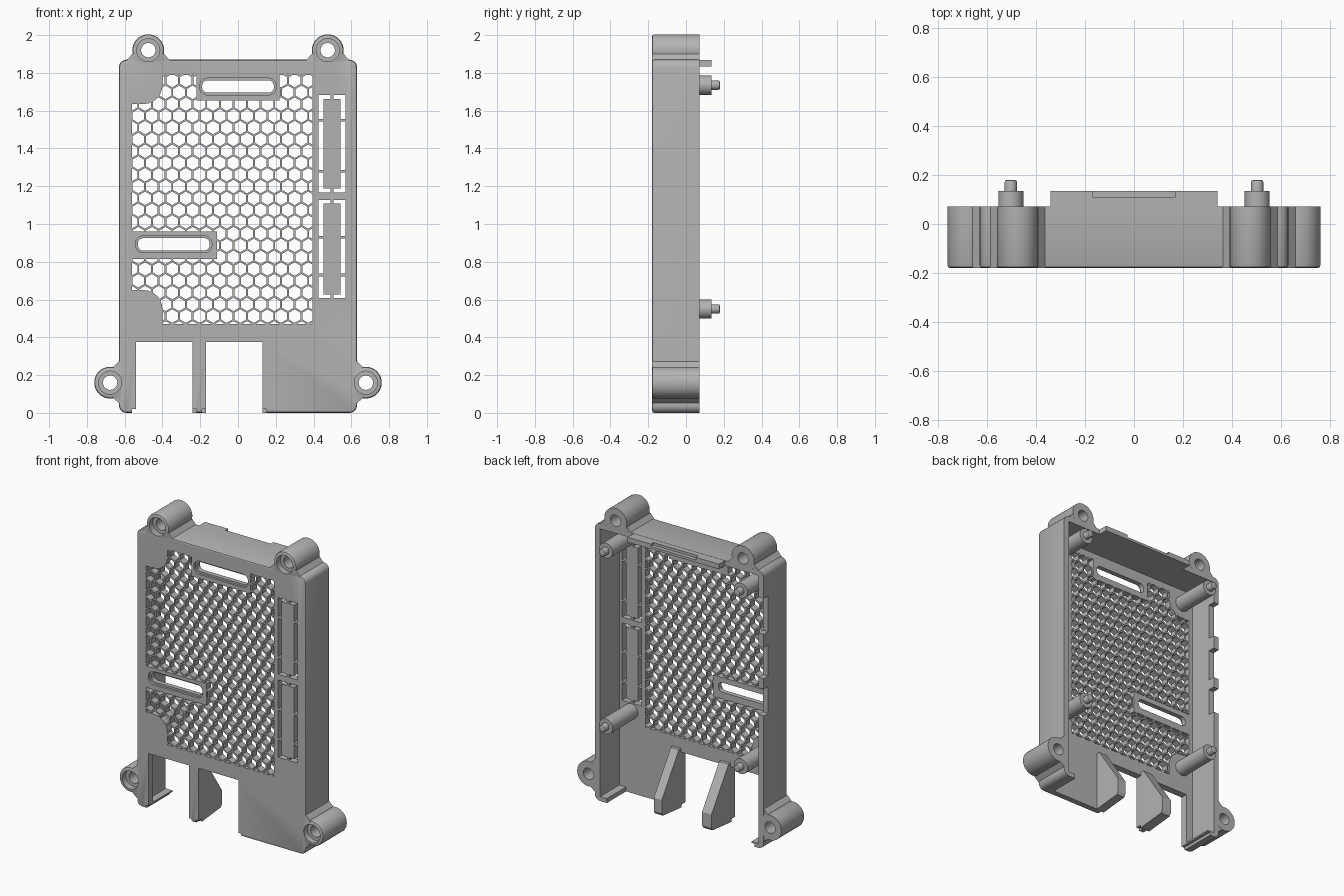
import bpy, bmesh, math
from math import sin, cos, pi

cube = bpy.data.objects.get("Cube")
if cube:
    bpy.data.objects.remove(cube, do_unlink=True)

grey = bpy.data.materials.new("plain grey")
grey.use_nodes = True
grey.diffuse_color = (0.45, 0.45, 0.45, 1)
grey.node_tree.nodes["Principled BSDF"].inputs["Base Color"].default_value = (0.45, 0.45, 0.45, 1)

FRONT, BACK, INNER = -0.18, 0.072, -0.133


def prisms(name, outlines, d0, d1, chamfer=0, axis="y"):
    """Extrude outlines from d0 to d1; the d0 rim may be chamfered."""
    place = (lambda p, d: (p[0], d, p[1])) if axis == "y" else (lambda p, d: (d, p[0], p[1]))
    bm = bmesh.new()
    for pts in outlines:
        near = [bm.verts.new(place(p, d0)) for p in pts]
        far = [bm.verts.new(place(p, d1)) for p in pts]
        bm.faces.new(near)
        bm.faces.new(far[::-1])
        for i in range(len(pts)):
            j = (i + 1) % len(pts)
            bm.faces.new((near[j], near[i], far[i], far[j]))
    bmesh.ops.recalc_face_normals(bm, faces=bm.faces)
    if chamfer:
        k = 1 if axis == "y" else 0
        rim = [e for e in bm.edges if all(abs(v.co[k] - d0) < 1e-5 for v in e.verts)]
        bmesh.ops.bevel(bm, geom=rim, offset=chamfer, segments=2, profile=0.5, affect="EDGES")
    mesh = bpy.data.meshes.new(name)
    bm.to_mesh(mesh)
    bm.free()
    mesh.materials.append(grey)
    obj = bpy.data.objects.new(name, mesh)
    bpy.context.collection.objects.link(obj)
    return obj


def boolean(target, other, op="DIFFERENCE"):
    mod = target.modifiers.new("cut", "BOOLEAN")
    mod.object, mod.operation, mod.solver = other, op, "EXACT"
    bpy.context.view_layer.objects.active = target
    bpy.ops.object.modifier_apply(modifier=mod.name)
    bpy.data.objects.remove(other, do_unlink=True)


def rect(x0, x1, z0, z1):
    return [(x0, z0), (x1, z0), (x1, z1), (x0, z1)]


def circle(x, z, r, n=40):
    return [(x + r * cos(2 * pi * i / n), z + r * sin(2 * pi * i / n)) for i in range(n)]


def rounded(x0, x1, z0, z1, r, n=5):
    pts = []
    corners = [(x1 - r, z1 - r), (x0 + r, z1 - r), (x0 + r, z0 + r), (x1 - r, z0 + r)]
    for q, (cx, cz) in enumerate(corners):
        for i in range(n + 1):
            a = (q + i / n) * pi / 2
            pts.append((cx + r * cos(a), cz + r * sin(a)))
    return pts


# Shell with four screw ears
shell = prisms("case_shell", [rounded(-0.63, 0.63, 0, 1.87, 0.04)], FRONT, BACK, 0.012)
ears = [(s * 0.475, 1.92) for s in (-1, 1)] + [(s * 0.677, 0.16) for s in (-1, 1)]
for x, z in ears:
    if z > 1:
        neck = [(x - 0.115, 1.84), (x + 0.115, 1.84), (x + 0.115, 1.865),
                (x + 0.085, 1.9), (x - 0.085, 1.9), (x - 0.115, 1.865)]
    else:
        s = 1 if x > 0 else -1
        neck = [(s * 0.6, 0.05), (s * 0.627, 0.05), (s * 0.66, 0.077),
                (s * 0.66, 0.243), (s * 0.627, 0.275), (s * 0.6, 0.275)]
    boolean(shell, prisms("neck", [neck], FRONT + 0.001, BACK - 0.0005), "UNION")
    boolean(shell, prisms("ear", [circle(x, z, 0.084, 48)], FRONT, BACK, 0.012), "UNION")

# Hollow interior, open at the back and the bottom
boolean(shell, prisms("cavity", [rect(-0.59, 0.59, 0.03, 1.835)], INNER, 0.3))
boolean(shell, prisms("bottom_opening", [rect(-0.54, 0.54, -0.1, 0.2)], INNER, 0.3))

# Screw holes with counterbores
boolean(shell, prisms("holes", [circle(x, z, 0.038, 32) for x, z in ears], -0.3, 0.3))
boolean(shell, prisms("bores", [circle(x, z, 0.061, 32) for x, z in ears], -0.3, FRONT + 0.04))

# Port cutouts along the bottom, slightly wider at the lip
ports = []
for x0, x1 in ((-0.54, -0.24), (-0.17, 0.13)):
    ports.append([(x0 - 0.02, -0.1), (x1 + 0.02, -0.1), (x1 + 0.02, 0.02), (x1, 0.02),
                  (x1, 0.375), (x0, 0.375), (x0, 0.02), (x0 - 0.02, 0.02)])
boolean(shell, prisms("ports", ports, -0.3, 0.3))

# Honeycomb grille, clipped around the corner posts and the slot frames
def post_arc(z, a0, a1):
    return [(-0.5 + 0.1 * cos(a0 + (a1 - a0) * i / 6), z + 0.1 * sin(a0 + (a1 - a0) * i / 6))
            for i in range(7)]


region = ([(-0.4, 0.47), (0.395, 0.47), (0.395, 1.79), (0.22, 1.79), (0.22, 1.655),
           (-0.22, 1.655), (-0.22, 1.79), (-0.4, 1.79)]
          + post_arc(1.735, 0, -pi / 2) + [(-0.56, 1.635), (-0.56, 0.96), (-0.11, 0.96),
                                          (-0.11, 0.815), (-0.56, 0.815), (-0.56, 0.65)]
          + post_arc(0.55, pi / 2, 0))
pitch = 0.072
radius = (pitch - 0.01) / math.sqrt(3)
cells = []
for row in range(24):
    for col in range(16):
        cx = -0.6 + (col + 0.5 * (row % 2)) * pitch
        cz = 0.45 + row * pitch * math.sqrt(3) / 2
        cells.append([(cx + radius * sin(i * pi / 3), cz + radius * cos(i * pi / 3))
                      for i in range(6)])
comb = prisms("comb", cells, -0.3, 0)
boolean(comb, prisms("region", [region], -0.25, -0.05), "INTERSECT")
boolean(shell, comb)

# Rounded light slots with a shallow stepped rim
slots = [(-0.19, 0.19, 1.695, 1.76), (-0.53, -0.15, 0.86, 0.925)]
boolean(shell, prisms("slots", [rounded(*s, 0.028) for s in slots], -0.3, 0))
rims = [rounded(a - 0.012, b + 0.012, c - 0.012, d + 0.012, 0.04) for a, b, c, d in slots]
boolean(shell, prisms("rims", rims, -0.3, FRONT + 0.015))

# Two bridged vertical panels beside the grille
gaps = []
for z0, z1, bridges in ((1.16, 1.69, (1.28, 1.55)), (0.6, 1.135, (0.73, 0.93))):
    stops = [z0, *bridges, z1]
    for low, high in zip(stops, stops[1:]):
        for x0, x1 in ((0.425, 0.452), (0.542, 0.57)):
            gaps.append(rect(x0, x1, low + 0.007, high - 0.007))
    for zc in (z0 + 0.007, z1 - 0.027):
        for x0, x1 in ((0.45, 0.49), (0.505, 0.544)):
            gaps.append(rect(x0, x1, zc, zc + 0.02))
for gap in gaps:
    boolean(shell, prisms("gap", [gap], -0.3, 0))

# Connector notches in the rear rim of the right wall
notches = [rect(0.025, 0.2, a, b) for a, b in ((1.45, 1.69), (1.15, 1.36), (0.9, 1.08))]
boolean(shell, prisms("notches", notches, -0.8, -0.58, axis="x"))

# Raised latch tab on the top wall, with a shallow groove
tab = prisms("latch_tab", [rect(-0.34, 0.34, 1.835, 1.869)], 0, 0.135)
boolean(tab, prisms("groove", [rect(-0.168, 0.168, 1.852, 1.9)], 0.108, 0.2))

# Tapered support fins between the ports
fin = [(-0.14, 0.0), (0.06, 0.02), (BACK, 0.04), (BACK, 0.13), (-0.11, 0.4), (-0.14, 0.4)]
for name, x0, x1 in (("middle_fin", -0.24, -0.17), ("left_fin", 0.13, 0.19)):
    prisms(name, [fin], x0, x1, axis="x")

# Board posts with locating pins
for side, s in (("left", 1), ("right", -1)):
    for level, z in (("upper", 1.735), ("lower", 0.55)):
        prisms(f"{side}_{level}_post", [circle(s * 0.503, z, 0.051, 32)], -0.14, 0.135)
        prisms(f"{side}_{level}_pin", [circle(s * 0.503, z, 0.025, 24)], 0.18, 0.13, 0.009)

bpy.ops.object.select_all(action="DESELECT")
for obj in bpy.context.collection.objects:
    if obj.type == "MESH":
        obj.select_set(True)
        bpy.context.view_layer.objects.active = obj
bpy.ops.object.shade_smooth_by_angle(angle=math.radians(30))
